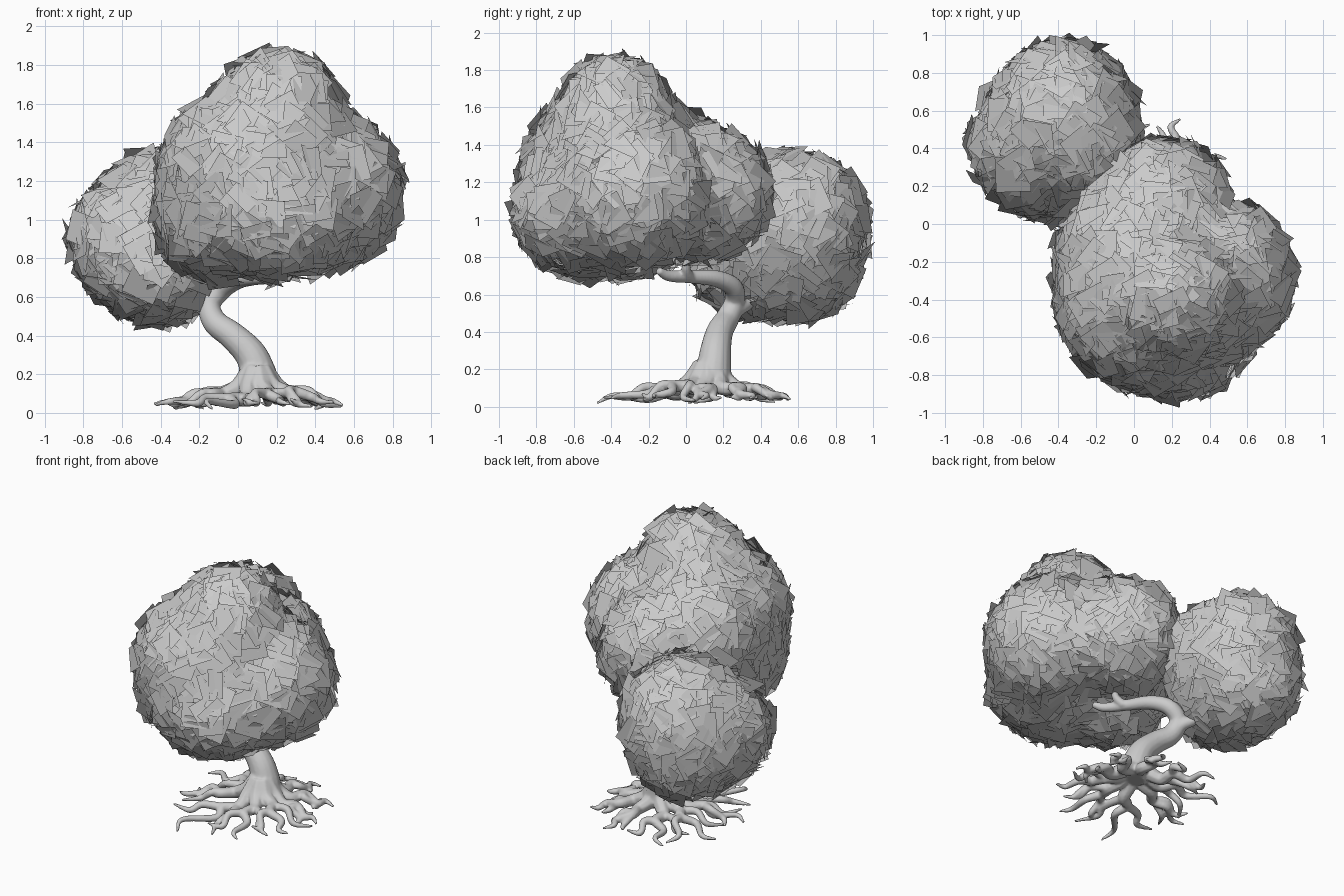
import bpy, bmesh, math, random
from mathutils import Vector, Matrix

if "Cube" in bpy.data.objects:
    bpy.data.objects.remove(bpy.data.objects["Cube"])

random.seed(7)


def smooth_path(pts, steps=6):
    """Catmull-Rom through (x, y, z, radius) points."""
    p = [Vector(q) for q in pts]
    p = [2 * p[0] - p[1]] + p + [2 * p[-1] - p[-2]]
    out = []
    for i in range(1, len(p) - 2):
        a, b, c, d = p[i - 1:i + 3]
        for s in range(steps):
            t = s / steps
            out.append(0.5 * (2 * b + (c - a) * t + (2 * a - 5 * b + 4 * c - d) * t * t
                              + (3 * b - a - 3 * c + d) * t ** 3))
    return out + [p[-2]]


def tube(bm, pts, sides=12):
    path = smooth_path(pts)
    rings = []
    side = None
    for i, q in enumerate(path):
        tan = (path[min(i + 1, len(path) - 1)].to_3d() - path[max(i - 1, 0)].to_3d()).normalized()
        side = tan.orthogonal() if side is None else side - tan * side.dot(tan)
        side.normalize()
        up = tan.cross(side)
        r = max(q[3], 0.008)
        rings.append([bm.verts.new(q.to_3d() + r * (math.cos(a) * side + math.sin(a) * up))
                      for a in (2 * math.pi * k / sides for k in range(sides))])
    for a, b in zip(rings, rings[1:]):
        for k in range(sides):
            n = (k + 1) % sides
            bm.faces.new((a[k], a[n], b[n], b[k]))
    bm.faces.new(rings[0][::-1])
    bm.faces.new(rings[-1])


def make_object(name, bm):
    me = bpy.data.meshes.new(name)
    bm.to_mesh(me)
    bm.free()
    ob = bpy.data.objects.new(name, me)
    bpy.context.collection.objects.link(ob)
    return ob


# Trunk and branches
wood = bmesh.new()
tube(wood, [(.12, .13, .10, .08), (.11, .14, .15, .105), (.1, .15, .22, .092), (.06, .16, .31, .082),
            (-.03, .18, .40, .072), (-.12, .22, .47, .064), (-.145, .26, .56, .056),
            (-.08, .25, .64, .052), (0, .16, .685, .045), (.08, .03, .695, .036),
            (.16, -.09, .70, .03), (.21, -.15, .73, .02)], 16)
tube(wood, [(-.12, .22, .49, .05), (-.16, .29, .53, .04), (-.21, .34, .56, .032), (-.24, .38, .64, .022)])
tube(wood, [(.1, .02, .69, .03), (.15, .0, .74, .025), (.18, .02, .82, .015)])

# Roots: wavy, raised main root with two forks each
base = Vector((.10, .12, 0))
for i in range(9):
    ang = 2 * math.pi * (i + random.uniform(-.15, .15)) / 9
    # reach stays within an off-centre circle
    reach = .53 - .05 * math.cos(ang) - .05 * math.sin(ang) + random.uniform(-.05, .05)

    def spot(d, a, z, r):
        return (base.x + d * math.cos(a), base.y + d * math.sin(a), z, r)

    w = random.choice((-1, 1)) * random.uniform(.12, .25)
    lift = random.uniform(-.015, .03)
    tube(wood, [spot(.03, ang, .21, .062), spot(.10, ang, .135, .05),
                spot(.18, ang + w * .6, .085 + lift, .04), spot(.27, ang - w * .4, .085 + lift, .032),
                spot(.35, ang + w * .5, .055 + lift, .025), spot(reach * .88, ang - w * .1, .06, .018),
                spot(reach, ang + w * .4, .03 + lift, .008)], 8)
    for sgn, start in ((1, .18), (-1, .27)):
        end = reach * random.uniform(.7, .95)
        mid = (start + end) / 2
        a0 = ang + (w * .6 if start < .2 else -w * .4)
        tube(wood, [spot(start, a0, .085 + lift, .03), spot(mid - .03, a0 + sgn * .22, .09 + lift, .025),
                    spot(mid + .05, a0 + sgn * .2, .05, .02),
                    spot(end, a0 + sgn * random.uniform(.3, .45), random.uniform(.015, .08), .008)], 8)
trunk = make_object("trunk_and_roots", wood)
m = trunk.modifiers.new("fuse", 'REMESH')
m.mode = 'VOXEL'
m.voxel_size = .009
m.use_smooth_shade = True
m = trunk.modifiers.new("soften", 'SMOOTH')
m.factor = .5
m.iterations = 2

# Foliage clumps: centre and radii
main = [((.21, -.38, 1.45), (.34, .33, .41)),
        ((.06, -.40, 1.27), (.44, .46, .38)),
        ((.21, -.52, 1.02), (.40, .39, .31)),
        ((.50, -.28, 1.15), (.33, .38, .37)),
        ((.15, .09, 1.14), (.34, .35, .35)),
        ((-.14, -.33, 1.03), (.27, .37, .33)),
        ((-.06, -.10, 1.22), (.31, .28, .35))]
back = [((-.37, .59, .98), (.35, .36, .37)),
        ((-.53, .42, .90), (.32, .33, .31)),
        ((-.42, .38, .77), (.30, .34, .27)),
        ((-.42, .60, .76), (.28, .30, .27)),
        ((-.25, .40, .98), (.26, .26, .30))]


def field(p, clumps, k=22):
    """Soft union distance to the clumps and its outward direction."""
    total, grad = 0, Vector()
    for c, r in clumps:
        q = p - Vector(c)
        s = Vector(q[j] / r[j] for j in range(3))
        length = s.length
        w = math.exp(-k * (length - 1) * sum(r) / 3)
        total += w
        grad += w * Vector(s[j] / r[j] for j in range(3)).normalized()
    return -math.log(total) / k, grad.normalized()


def leaf_cards(name, clumps):
    bm = bmesh.new()
    normals = []
    for c, r in clumps:
        count = int(2300 * (r[0] * r[1] * r[2]) ** (2 / 3))
        for k in range(count):
            # even spread over the clump surface
            z = 1 - 2 * (k + .5) / count
            a = k * 2.39996 + random.uniform(-.2, .2)
            s = math.sqrt(1 - z * z)
            d = (s * math.cos(a), s * math.sin(a), z)
            pos = Vector(c[j] + d[j] * r[j] for j in range(3))
            # skip cards buried inside a neighbouring clump
            if any(sum(((pos[j] - oc[j]) / orad[j]) ** 2 for j in range(3)) < .8
                   for oc, orad in clumps if orad is not r):
                continue
            # slide onto the blended surface
            for _ in range(4):
                dist, n = field(pos, clumps)
                pos -= n * dist
            pos += n * random.uniform(-.02, .012)
            tilt = n + Vector(random.uniform(-.42, .42) for _ in range(3))
            rot = tilt.to_track_quat('Z', 'Y').to_matrix() @ Matrix.Rotation(random.uniform(0, 6.28), 3, 'Z')
            h = random.uniform(.07, .093)
            bm.faces.new([bm.verts.new(pos + rot @ Vector((x * h, y * h, 0)))
                          for x, y in ((-1, -1), (1, -1), (1, 1), (-1, 1))]).smooth = True
            normals += [n] * 4
    ob = make_object(name, bm)
    # rounded shading across the cards
    ob.data.normals_split_custom_set_from_vertices(normals)


leaf_cards("main_foliage", main)
leaf_cards("back_foliage", back)
